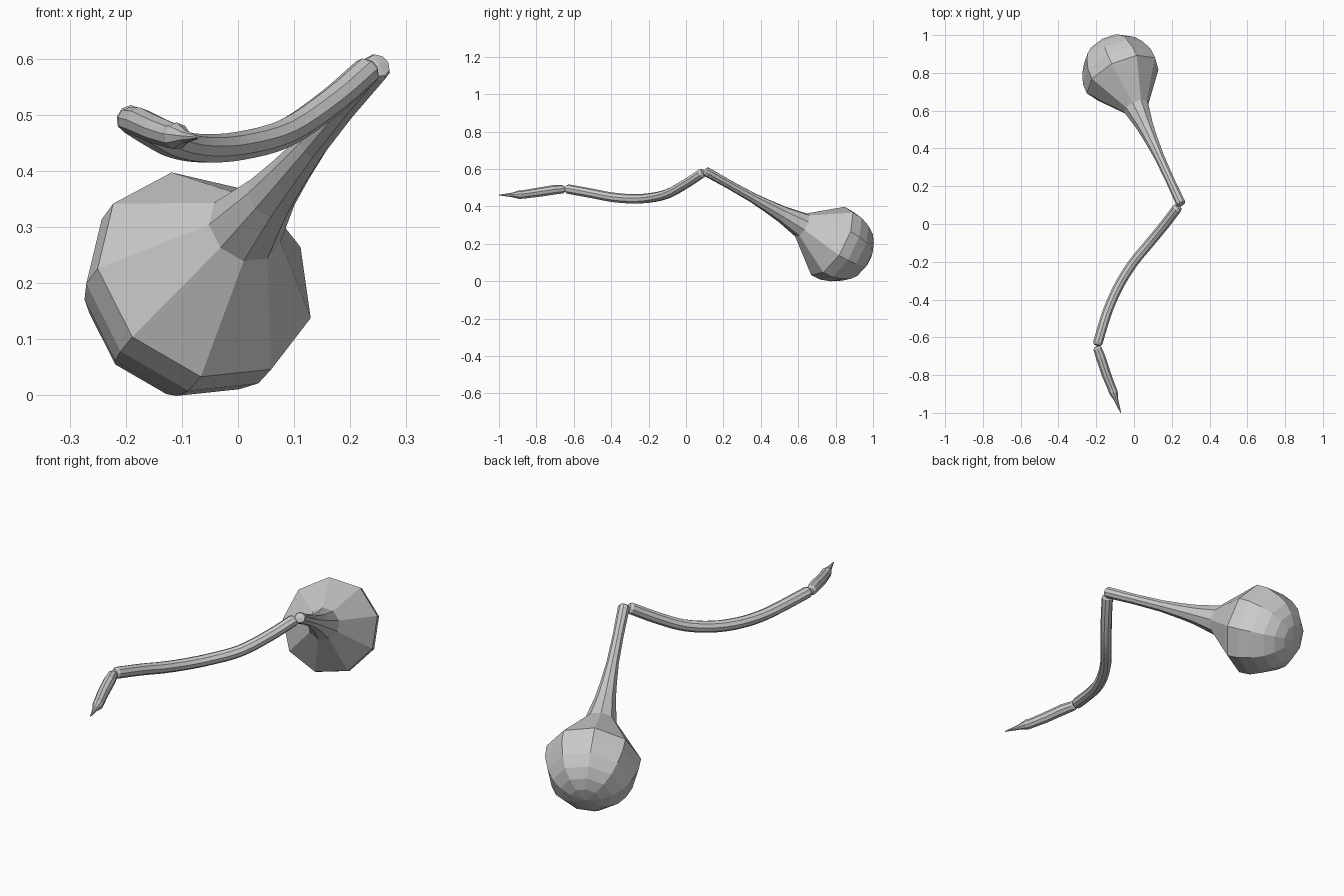
import bpy, bmesh, math
from mathutils import Vector

if "Cube" in bpy.data.objects:
    bpy.data.objects.remove(bpy.data.objects["Cube"])

SIDES = 9


def sweep(name, points, radii, start_angle=0.0):
    """Nine-sided skin around a path; a zero radius makes a pole."""
    pts = [Vector(p) for p in points]
    bm = bmesh.new()
    rings = []
    for i, (p, r) in enumerate(zip(pts, radii)):
        d = (pts[min(i + 1, len(pts) - 1)] - pts[max(i - 1, 0)]).normalized()
        side = d.cross(Vector((0, 0, 1))).normalized()
        up = side.cross(d)
        if r == 0:
            rings.append([bm.verts.new(p)])
            continue
        rings.append([bm.verts.new(p + r * (up * math.cos(a) + side * math.sin(a)))
                      for a in (start_angle + math.tau * k / SIDES for k in range(SIDES))])
    for a, b in zip(rings, rings[1:]):
        for k in range(SIDES):
            j = (k + 1) % SIDES
            if len(a) == 1:
                bm.faces.new((a[0], b[k], b[j]))
            elif len(b) == 1:
                bm.faces.new((a[k], a[j], b[0]))
            else:
                bm.faces.new((a[k], a[j], b[j], b[k]))
    for r in (rings[0], rings[-1]):
        if len(r) > 1:
            bm.faces.new(r)
    bmesh.ops.recalc_face_normals(bm, faces=bm.faces)
    mesh = bpy.data.meshes.new(name)
    bm.to_mesh(mesh)
    bm.free()
    obj = bpy.data.objects.new(name, mesh)
    bpy.context.collection.objects.link(obj)
    return obj


def smooth_path(points, steps=4):
    """Catmull-Rom curve through the points."""
    p = [Vector(q) for q in points]
    p = [2 * p[0] - p[1]] + p + [2 * p[-1] - p[-2]]
    out = []
    for a, b, c, d in zip(p, p[1:], p[2:], p[3:]):
        for s in range(steps):
            t = s / steps
            out.append(0.5 * (2 * b + (c - a) * t + (2 * a - 5 * b + 4 * c - d) * t * t
                              + (3 * b - a - 3 * c + d) * t ** 3))
    return out + [p[-2]]


# Bulb with a slender neck: (distance along axis, radius)
start = Vector((0.25, 0.105, 0.588))
axis = (Vector((-0.06, 0.775, 0.212)) - start).normalized()
profile = [(-0.004, 0), (0, 0.022), (0.008, 0.026), (0.16, 0.024), (0.31, 0.027),
           (0.42, 0.036), (0.51, 0.046), (0.635, 0.07), (0.826, 0.208),
           (0.885, 0.206), (0.945, 0.185), (0.995, 0.155), (1.03, 0.115),
           (1.052, 0.065), (1.06, 0)]
sweep("bulb_and_neck", [start + axis * t for t, r in profile],
      [r for t, r in profile], math.radians(-6))

# Long curved middle segment with slightly rounded ends
path = smooth_path([(0.235, 0.092, 0.583), (0.165, 0.0, 0.522), (0.083, -0.1, 0.467),
                    (0.0, -0.2, 0.444), (-0.065, -0.3, 0.44), (-0.115, -0.4, 0.449),
                    (-0.153, -0.5, 0.468), (-0.195, -0.642, 0.494)])
path.insert(1, path[0].lerp(path[1], 0.35))
path.insert(-1, path[-1].lerp(path[-2], 0.3))
sweep("curved_segment", path, [0.018] + [0.026] * (len(path) - 2) + [0.018])

# Pointed end segment
sweep("pointed_tip",
      [(-0.197, -0.648, 0.492), (-0.193, -0.66, 0.491), (-0.175, -0.71, 0.487),
       (-0.145, -0.8, 0.473), (-0.117, -0.87, 0.463), (-0.109, -0.89, 0.462),
       (-0.095, -0.93, 0.461), (-0.07, -1.0, 0.46)],
      [0.014, 0.023, 0.026, 0.025, 0.023, 0.024, 0.012, 0.002])
